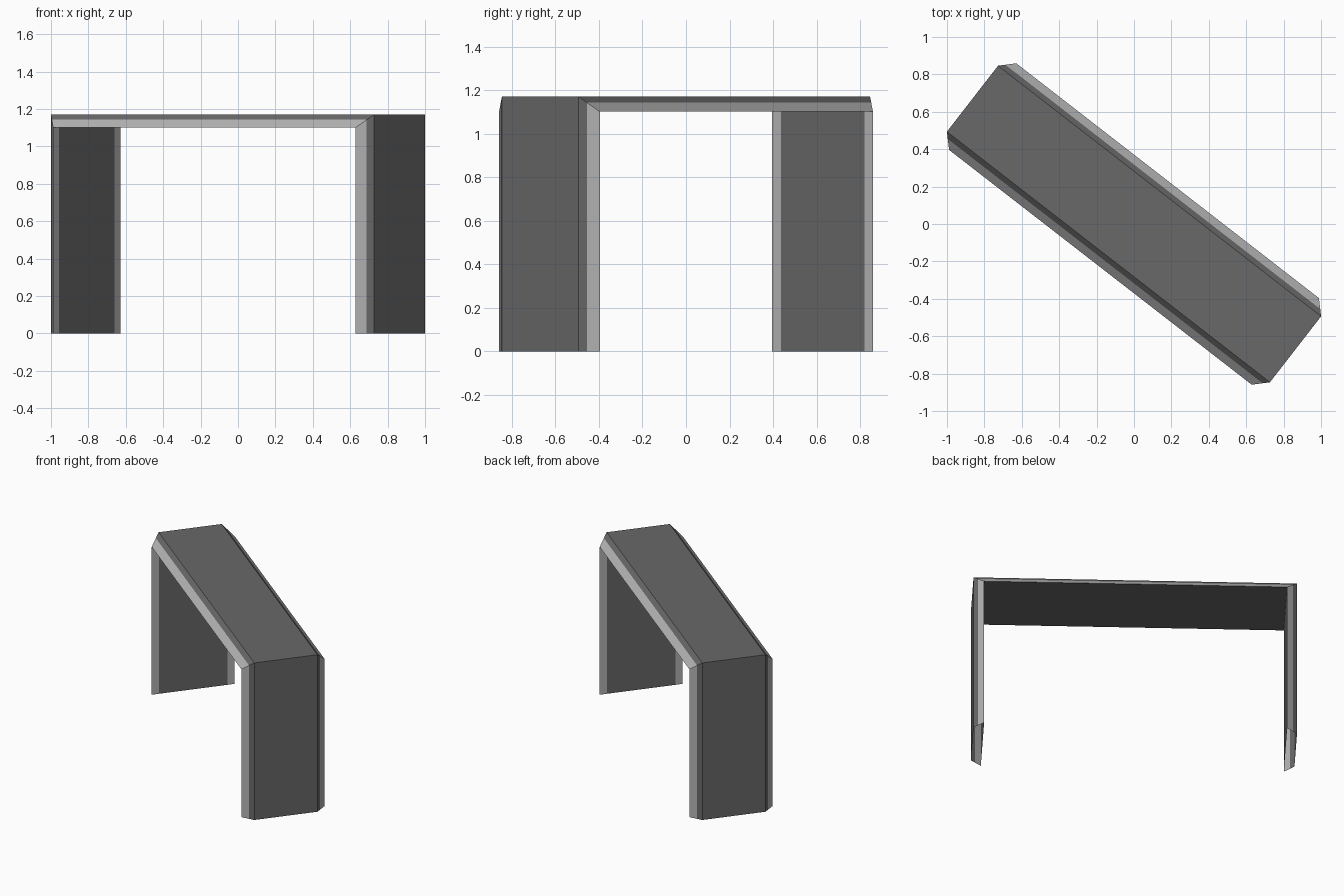
import bpy, bmesh, math
from mathutils import Matrix

cube = bpy.data.objects.get("Cube")
if cube:
    bpy.data.objects.remove(cube, do_unlink=True)


def make_material(name, value):
    mat = bpy.data.materials.new(name)
    colour = (value, value, value, 1.0)
    mat.use_nodes = True
    mat.diffuse_color = colour
    mat.node_tree.nodes["Principled BSDF"].inputs["Base Color"].default_value = colour
    return mat


DARK, LIGHT = 0, 1
HALF_LENGTH, HEIGHT = 1.093, 1.17      # outer shell
THICKNESS = 0.069                      # outer shell to inner shell
OUTER, INNER = 0.223, 0.293            # half depths of the two shells
TRIM = 0.05                            # pale border on the inside of the legs
SPLIT = 0.6                            # pale share of the bevelled edge
MID = INNER + (OUTER - INNER) * SPLIT

# Cross-section: (inset from the outer shell, depth), front to back and round
half = [(0, OUTER), (THICKNESS * (1 - SPLIT), MID),
        (THICKNESS, INNER), (THICKNESS, INNER - TRIM)]
section = half + [(inset, -depth) for inset, depth in reversed(half)]
leg_colours = [DARK, LIGHT, LIGHT, DARK, LIGHT, LIGHT, DARK, DARK]
top_colours = [DARK, LIGHT, DARK, DARK, DARK, LIGHT, DARK, DARK]

# Sweep the section up one leg, across the top and down the other
bm = bmesh.new()
rings = []
for side, upper in ((-1, False), (-1, True), (1, True), (1, False)):
    rings.append([bm.verts.new((side * (HALF_LENGTH - inset), depth,
                                HEIGHT - inset if upper else 0))
                  for inset, depth in section])

count = len(section)
for a, b, colours in zip(rings, rings[1:], (leg_colours, top_colours, leg_colours)):
    for i in range(count):
        j = (i + 1) % count
        face = bm.faces.new((a[i], a[j], b[j], b[i]))
        face.material_index = colours[i]

bmesh.ops.recalc_face_normals(bm, faces=bm.faces)

# Turn the table in plan
bm.transform(Matrix.Rotation(math.radians(-37.8), 4, "Z"))

mesh = bpy.data.meshes.new("waterfall_table")
bm.to_mesh(mesh)
bm.free()
mesh.materials.append(make_material("dark grey surface", 0.14))
mesh.materials.append(make_material("pale grey edge", 0.46))
table = bpy.data.objects.new("waterfall_table", mesh)
bpy.context.collection.objects.link(table)
